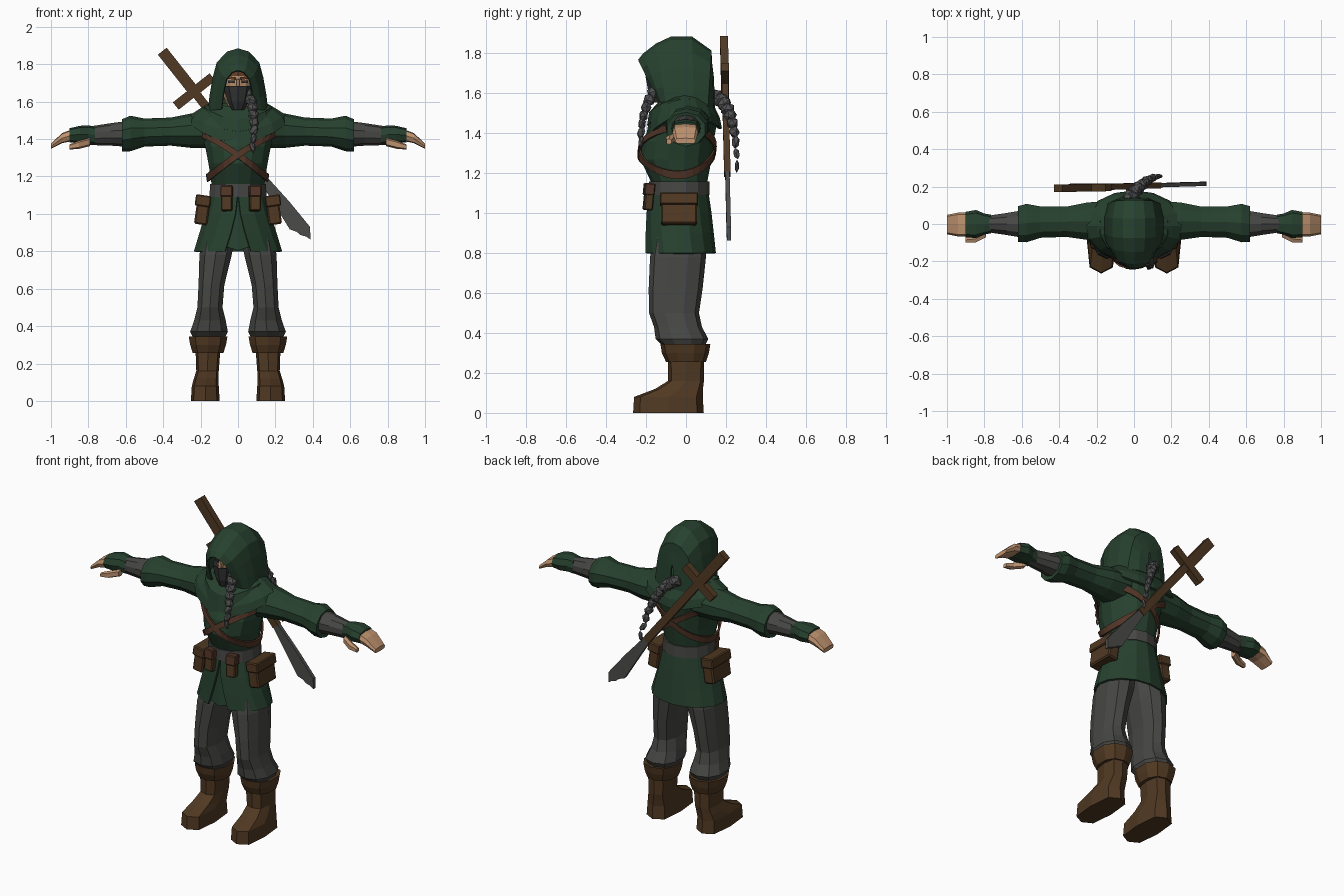
import bpy, bmesh, math
from mathutils import Vector, Matrix

if "Cube" in bpy.data.objects:
    bpy.data.objects.remove(bpy.data.objects["Cube"], do_unlink=True)


def material(name, r, g, b):
    m = bpy.data.materials.new(name)
    m.use_nodes = True
    m.diffuse_color = (r, g, b, 1)
    m.node_tree.nodes["Principled BSDF"].inputs["Base Color"].default_value = (r, g, b, 1)
    return m


GREEN = material("forest green cloth", .02, .053, .028)
GREY = material("grey cloth", .062, .062, .059)
DARK = material("dark mask cloth", .034, .036, .035)
HAIR = material("grey hair", .08, .08, .08)
LEATHER = material("brown leather", .08, .04, .016)
STRAP = material("red brown leather", .085, .036, .02)
SKIN = material("skin", .52, .29, .16)
STEEL = material("dull steel", .072, .074, .07)
BROW = material("brow brown", .14, .05, .02)


def finish(name, bm, mat, mirror=False, thick=0):
    bmesh.ops.recalc_face_normals(bm, faces=bm.faces[:])
    me = bpy.data.meshes.new(name)
    bm.to_mesh(me)
    bm.free()
    me.materials.append(mat)
    ob = bpy.data.objects.new(name, me)
    bpy.context.collection.objects.link(ob)
    if thick:
        mod = ob.modifiers.new("thickness", "SOLIDIFY")
        mod.thickness = thick
    if mirror:
        ob.modifiers.new("mirror", "MIRROR")
    return ob


def skin_rows(bm, rows, closed):
    """Bridge rows of points with quads."""
    vs = [[bm.verts.new(p) for p in row] for row in rows]
    n = len(vs[0])
    for a, b in zip(vs, vs[1:]):
        for i in range(n if closed else n - 1):
            j = (i + 1) % n
            bm.faces.new((a[i], a[j], b[j], b[i]))
    return vs


def loft(name, rings, mat, n=10, axis="z", power=1, gaps=None, sag=None,
         caps=True, mirror=False, thick=0):
    """Rings are (position, centre a, centre b, radius a, radius b)."""
    bm = bmesh.new()
    rows = []
    for k, (t, a, b, ra, rb) in enumerate(rings):
        g = gaps[k] if gaps else 0
        row = []
        for i in range(n + 1 if gaps else n):
            th = g + (2 * math.pi - 2 * g) * i / n
            s, c = math.sin(th), math.cos(th)
            u = a + ra * math.copysign(abs(s) ** power, s)
            v = b - rb * math.copysign(abs(c) ** power, c)
            w = t - (sag[k] * c * c * (1 if c > 0 else .6) if sag else 0)
            row.append((u, v, w) if axis == "z" else (w, u, v))
        rows.append(row)
    vs = skin_rows(bm, rows, not gaps)
    if caps and not gaps:
        bm.faces.new(vs[0])
        bm.faces.new(vs[-1])
    return finish(name, bm, mat, mirror, thick)


def box(name, centre, size, mat, rot=(0, 0, 0), mirror=False, bevel=0):
    bm = bmesh.new()
    turn = Matrix.Rotation(rot[2], 4, "Z") @ Matrix.Rotation(rot[1], 4, "Y") @ Matrix.Rotation(rot[0], 4, "X")
    bmesh.ops.create_cube(bm, size=1, matrix=Matrix.Translation(centre) @ turn @ Matrix.Diagonal((*size, 1)))
    if bevel:
        bmesh.ops.bevel(bm, geom=bm.edges[:], offset=bevel, segments=1, affect="EDGES")
    return finish(name, bm, mat, mirror)


# Boots, cuffs and trousers
loft("boot", [(0, .175, -.088, .077, .177), (.08, .175, -.088, .072, .172),
              (.12, .17, -.035, .066, .12), (.16, .163, 0, .06, .09),
              (.3, .16, 0, .068, .092)], LEATHER, 8, power=.6, mirror=True)
loft("boot_cuff", [(.255, .16, 0, .085, .1), (.30, .16, -.003, .1, .118),
                   (.345, .16, -.003, .108, .125), (.34, .16, 0, .07, .08)],
     LEATHER, 10, power=.85, mirror=True)
loft("trouser_leg", [(.33, .155, -.01, .085, .1), (.37, .155, -.02, .105, .132),
                     (.43, .15, -.04, .088, .12), (.5, .15, -.06, .07, .125),
                     (.62, .142, -.052, .072, .135), (.78, .12, -.04, .09, .14),
                     (.95, .09, -.03, .09, .12)], GREY, 10, power=.85, mirror=True)

# Tunic body; the same rings carry the chest straps
TORSO = [(1.05, 0, -.03, .145, .14), (1.16, 0, -.035, .145, .142),
         (1.27, 0, -.05, .162, .178), (1.36, 0, -.04, .18, .178),
         (1.45, 0, -.01, .21, .165), (1.54, 0, 0, .2, .14), (1.59, 0, 0, .11, .1)]
loft("tunic_body", TORSO, GREEN, 14)

# Split skirt with a flap behind the opening
loft("tunic_skirt", [(1.11, 0, -.033, .15, .145), (1.0, 0, -.035, .178, .163),
                     (.9, 0, -.033, .207, .172), (.80, 0, -.03, .236, .18)],
     GREEN, 14, gaps=[.01, .08, .19, .3], thick=.012)
bm = bmesh.new()
skin_rows(bm, [[(-.03, -.168, 1.08), (0, -.172, 1.08), (.03, -.168, 1.08)],
               [(-.085, -.183, .83), (0, -.197, .805), (.085, -.183, .83)]], False)
finish("skirt_flap", bm, GREEN, thick=.01)

# Belt and its pouches
loft("belt", [(1.09, 0, -.034, .157, .153), (1.16, 0, -.034, .153, .151)], GREY, 14)
box("side_pouch", (.19, -.035, 1.02), (.07, .18, .155), LEATHER, (0, -.14, 0), True, .008)
box("side_pouch_flap", (.187, -.035, 1.07), (.083, .192, .06), LEATHER, (0, -.14, 0), True, .006)
for label, x in (("right", -.06), ("left", .09)):
    box(label + "_front_pouch", (x, -.187, 1.075), (.06, .045, .12), LEATHER, (-.1, 0, x * 1.5), bevel=.006)
    box(label + "_front_pouch_flap", (x, -.185, 1.12), (.066, .052, .06), STRAP, (-.1, 0, x * 1.5), bevel=.005)


def torso_point(th, z, off):
    for p, q in zip(TORSO, TORSO[1:]):
        if z <= q[0]:
            break
    f = (z - p[0]) / (q[0] - p[0])
    _, _, cy, rx, ry = [a + (b - a) * f for a, b in zip(p, q)]
    return Vector(((rx + off) * math.sin(th), cy - (ry + off) * math.cos(th), z))


# Crossed straps running round the chest
for label, slope, off in (("right", -.72, .004), ("left", .72, .009)):
    bm = bmesh.new()
    rows = []
    for i in range(28):
        th = math.tau * i / 28
        z = 1.315 + slope * .17 * math.sin(th)
        rows.append([torso_point(th, z + h, off) for h in (-.02, .02)])
    rows.append(rows[0])
    skin_rows(bm, rows, False)
    bmesh.ops.remove_doubles(bm, verts=bm.verts[:], dist=1e-5)
    finish(label + "_chest_strap", bm, STRAP, thick=.01)

# Shoulder mantle with cowl folds
loft("mantle", [(1.49, 0, -.01, .272, .19), (1.53, 0, -.01, .255, .18),
                (1.565, 0, -.01, .2, .155), (1.6, 0, -.01, .14, .125)],
     GREEN, 16, sag=[.11, .09, .06, .03], caps=False, thick=.015)
loft("cowl_fold", [(1.52, 0, -.02, .2, .175), (1.575, 0, -.02, .185, .165),
                   (1.6, 0, -.015, .13, .12)], GREEN, 14, sag=[.08, .07, .04], caps=False, thick=.01)

# Sleeves, forearms, gloves and hands
loft("sleeve", [(.12, 0, 1.45, .13, .1), (.25, .015, 1.445, .105, .092),
                (.36, .012, 1.44, .085, .075), (.5, .01, 1.435, .088, .075),
                (.575, .005, 1.43, .108, .095), (.62, 0, 1.42, .1, .086),
                (.615, 0, 1.425, .06, .055)], GREEN, 10, "x", mirror=True)
loft("forearm_wrap", [(.58, 0, 1.428, .08, .07), (.68, 0, 1.425, .062, .06),
                      (.79, 0, 1.418, .045, .05)], GREY, 10, "x", mirror=True)
loft("glove", [(.765, 0, 1.42, .05, .048), (.80, 0, 1.425, .056, .048),
               (.845, 0, 1.425, .075, .046), (.9, -.003, 1.42, .068, .038)],
     GREEN, 8, "x", power=.7, mirror=True)
loft("fingers", [(.89, -.003, 1.42, .063, .031), (.94, -.003, 1.405, .064, .027),
                 (1.0, -.003, 1.362, .052, .014)], SKIN, 8, "x", power=.5, mirror=True)
loft("thumb", [(.79, -.05, 1.385, .022, .022), (.85, -.08, 1.37, .022, .022),
               (.9, -.085, 1.358, .015, .014)], SKIN, 6, "x", power=.7, mirror=True)

# Head, face and mask
loft("head", [(1.55, 0, -.06, .05, .07), (1.62, 0, -.065, .075, .09),
              (1.70, 0, -.065, .085, .1), (1.77, 0, -.06, .085, .1),
              (1.84, 0, -.04, .05, .07)], SKIN, 12)
loft("mask", [(1.555, 0, -.115, .035, .055), (1.60, 0, -.11, .058, .078),
              (1.66, 0, -.1, .078, .098), (1.685, 0, -.09, .082, .113),
              (1.67, 0, -.08, .06, .08)], DARK, 10)
box("nose", (0, -.172, 1.695), (.022, .03, .05), SKIN, (-.25, 0, 0), bevel=.005)
box("eye", (.036, -.157, 1.706), (.034, .008, .012), DARK, (0, 0, .4), True)
box("eyebrow", (.038, -.16, 1.727), (.052, .012, .013), BROW, (0, -.15, .4), True)
loft("fringe", [(1.738, 0, -.06, .088, .107), (1.775, 0, -.06, .086, .107)], BROW, 12)

# Hood built from arches running front to back
ARCHES = [(-.14, -.24, 1.56, 1.768, .088), (-.125, -.215, 1.555, 1.80, .125),
          (-.1, -.15, 1.545, 1.85, .15), (-.05, -.075, 1.54, 1.885, .163),
          (.04, .03, 1.53, 1.885, .163), (.11, .128, 1.53, 1.815, .14),
          (.14, .13, 1.53, 1.76, .08), (.145, .14, 1.53, 1.68, .01)]
HALF = [(1, 0), (.93, .28), (.83, .55), (.7, .78), (.36, .95), (0, 1)]
SHAPE = HALF + [(-x, z) for x, z in HALF[-2::-1]]
bm = bmesh.new()
skin_rows(bm, [[(w * x, yb + (yt - yb) * z, zb + (zt - zb) * z) for x, z in SHAPE]
               for yb, yt, zb, zt, w in ARCHES], False)
finish("hood", bm, GREEN, thick=.01)


def braid(name, p0, p1, p2, count, r0, r1):
    """Overlapping plaits along a bent path, tapering to the tip."""
    p0, p1, p2 = map(Vector, (p0, p1, p2))
    bm = bmesh.new()
    for i in range(count):
        t = i / (count - 1)
        p = p0 * (1 - t) ** 2 + p1 * 2 * t * (1 - t) + p2 * t * t
        d = (p1 - p0) * (1 - t) + (p2 - p1) * t
        r = r0 + (r1 - r0) * t ** 1.5
        turn = Vector((0, 0, 1)).rotation_difference(d).to_matrix().to_4x4()
        tilt = Matrix.Rotation(.35 * (-1) ** i, 4, "Y")
        bmesh.ops.create_icosphere(bm, subdivisions=1, radius=1, matrix=Matrix.Translation(p)
                                   @ turn @ tilt @ Matrix.Diagonal((r, r * .85, .034, 1)))
    return finish(name, bm, HAIR)


braid("front_braid", (.06, -.14, 1.64), (.1, -.23, 1.52), (.078, -.225, 1.36), 8, .038, .016)
braid("back_braid", (-.03, .13, 1.585), (.06, .25, 1.57), (.14, .255, 1.235), 11, .048, .014)

# Sword slung across the back, laid out as distance along and across
TOP, ALONG, ACROSS = Vector((-.405, .19, 1.87)), Vector((.62, .02, -.784)), Vector((.784, 0, .62))


def sword_part(name, outline, depth, mat, shift=0):
    bm = bmesh.new()
    f = bm.faces.new([bm.verts.new(TOP + ALONG * s + ACROSS * w + Vector((0, shift - depth / 2, 0)))
                      for s, w in outline])
    ext = bmesh.ops.extrude_face_region(bm, geom=[f])
    bmesh.ops.translate(bm, vec=(0, depth, 0), verts=[v for v in ext["geom"] if isinstance(v, bmesh.types.BMVert)])
    return finish(name, bm, mat)


def bar(s0, s1, w):
    return [(s0, -w), (s1, -w), (s1, w), (s0, w)]


sword_part("sword_grip", bar(0, .3, .03), .04, LEATHER)
sword_part("sword_guard", bar(.25, .3, .125), .04, LEATHER)
sword_part("scabbard", bar(.29, .86, .023), .032, LEATHER)
sword_part("sword_blade", [(.84, -.02), (.96, -.032), (1.17, -.056), (1.205, -.035), (1.23, -.03),
                           (1.255, -.012), (1.282, -.003), (1.228, .037), (1.05, .034), (.84, .02)],
           .022, STEEL)
